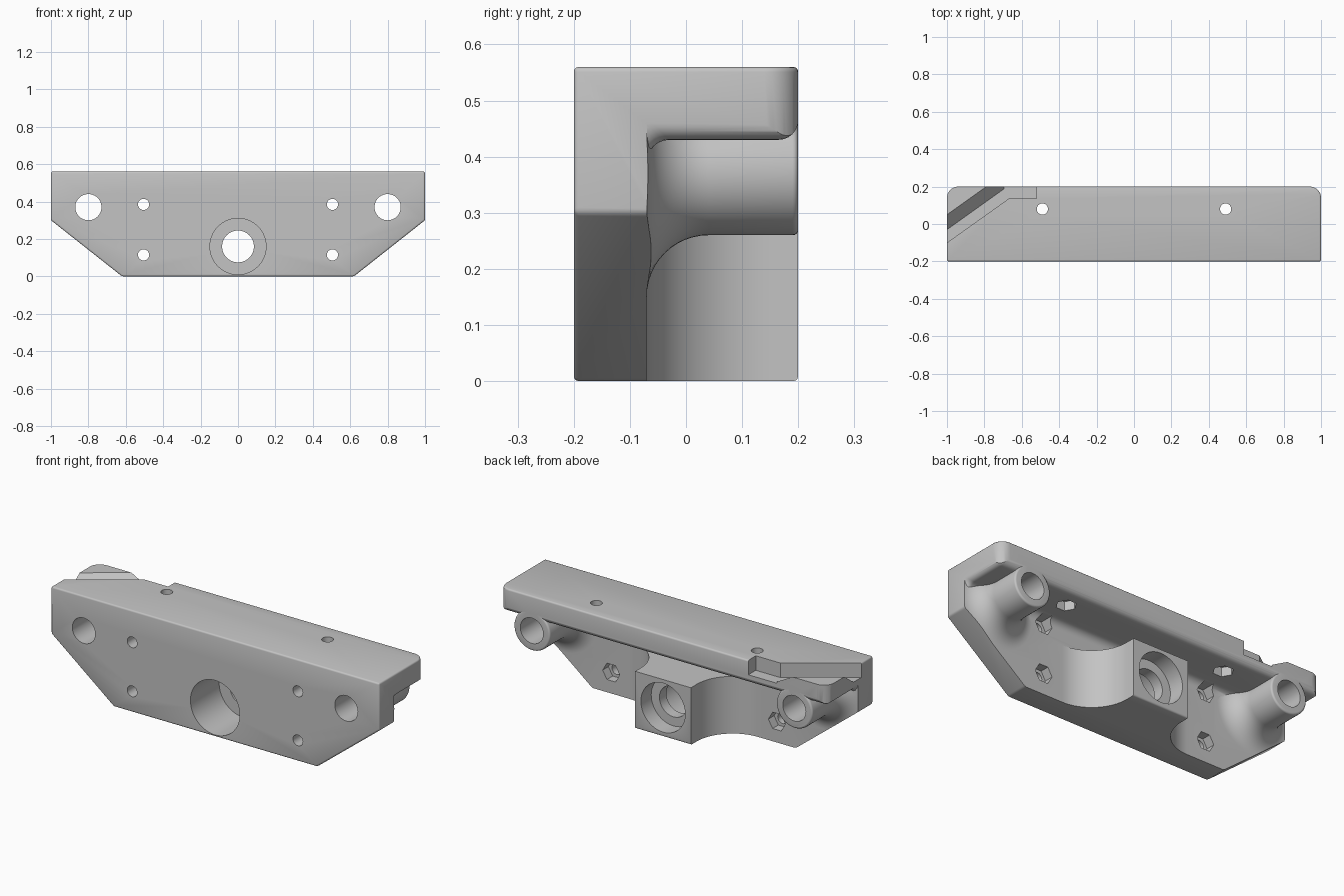
import bpy, bmesh, math
from mathutils import Matrix, Vector

if "Cube" in bpy.data.objects:
    bpy.data.objects.remove(bpy.data.objects["Cube"])

grey = bpy.data.materials.new("plain grey")
grey.use_nodes = True
grey.diffuse_color = (0.55, 0.55, 0.55, 1)
grey.node_tree.nodes["Principled BSDF"].inputs["Base Color"].default_value = (0.55, 0.55, 0.55, 1)


def make(name, bm):
    bmesh.ops.recalc_face_normals(bm, faces=bm.faces)
    mesh = bpy.data.meshes.new(name)
    bm.to_mesh(mesh)
    bm.free()
    mesh.materials.append(grey)
    ob = bpy.data.objects.new(name, mesh)
    bpy.context.collection.objects.link(ob)
    return ob


def loft(rings):
    """Closed solid through a list of matching rings."""
    bm = bmesh.new()
    rows = [[bm.verts.new(p) for p in ring] for ring in rings]
    n = len(rows[0])
    for a, b in zip(rows, rows[1:]):
        for i in range(n):
            j = (i + 1) % n
            bm.faces.new((a[i], a[j], b[j], b[i]))
    bm.faces.new(rows[0])
    bm.faces.new(rows[-1])
    return bm


def rod(name, x, y, z, r, start, end, axis="Y", sides=48):
    """Cylinder along y or z, running from start to end on that axis."""
    def ring(t):
        pts = []
        for i in range(sides):
            a = math.tau * i / sides
            c, s = r * math.cos(a), r * math.sin(a)
            pts.append((x + c, t, z + s) if axis == "Y" else (x + c, y + s, t))
        return pts
    return make(name, loft([ring(start), ring(end)]))


def arc(cx, cy, r, a0, a1, n=12):
    return [(cx + r * math.cos(math.radians(a0 + (a1 - a0) * i / n)),
             cy + r * math.sin(math.radians(a0 + (a1 - a0) * i / n))) for i in range(n + 1)]


def cut(target, tool):
    mod = target.modifiers.new("cut", "BOOLEAN")
    mod.operation = "DIFFERENCE"
    mod.solver = "EXACT"
    mod.object = tool
    bpy.context.view_layer.objects.active = target
    bpy.ops.object.modifier_apply(modifier=mod.name)
    bpy.data.objects.remove(tool)


# Outer block: chamfered hexagon with rounded rear corners and softened edges
half = [(1, 0.56), (1, 0.3), (0.62, 0)]
outline = half + [(-x, z) for x, z in reversed(half)]
bm = loft([[(x, y, z) for x, z in outline] for y in (-0.2, 0.2)])
bmesh.ops.recalc_face_normals(bm, faces=bm.faces)


def rear_corner(e):
    top, low = sorted((v.co for v in e.verts), key=lambda c: -c.z)
    return min(top.y, low.y) > 0.19 and abs(top.x - low.x) < 0.01 and top.z > 0.5 and low.z > 0.2 and top.z - low.z > 0.1


bmesh.ops.bevel(bm, geom=[e for e in bm.edges if rear_corner(e)], offset=0.06,
                segments=8, profile=0.5, affect="EDGES")
sharp = [e for e in bm.edges if e.calc_face_angle(0) > math.radians(30)]
bmesh.ops.bevel(bm, geom=sharp, offset=0.009, segments=3, profile=0.5, affect="EDGES")
body = make("bracket_body", bm)


# Rear pocket below the flange, flaring out softly at both ends
def pocket_ring(x, d):
    pts = [(-0.07 - d, -0.5)] + arc(-0.03 - d, 0.39 + d, 0.04, 180, 90, 6)
    pts += arc(0.165, 0.465 + d, 0.035, -90, 0, 6)
    pts += [(0.3, 0.465 + d), (0.3, -0.5)]
    return [(x, y, z) for y, z in pts]


round_end = 0.03
right_end = [(1 - round_end + round_end * math.sin(a), round_end * (1 - math.cos(a)))
             for a in (math.pi / 2 * i / 6 for i in range(7))]
right_end.append((1.1, round_end))
stations = [(-x, d) for x, d in reversed(right_end)] + right_end
pocket = make("pocket_cutter", loft([pocket_ring(x, d) for x, d in stations]))

# Central boss, with concave sides sweeping into the front plate
side = [(0.39, -0.2)] + arc(0.39, 0.15, 0.22, -90, -180, 20) + [(0.17, 0.4)]
plan = side + [(-x, y) for x, y in reversed(side)]
cut(pocket, make("boss", loft([[(x, y, z) for x, y in plan] for z in (-0.6, 0.315)])))

# Two tubes, each with a flared root
flare = [(0.22, -0.2)] + arc(0.22, 0.04, 0.11, -90, -180, 12)
flare += arc(0.1, 0.19, 0.01, 0, 90, 4) + [(0.1, 0.4)]
for sx in (-1, 1):
    rings = [[(sx * 0.8 + r * math.cos(math.tau * i / 48), y, 0.37 + r * math.sin(math.tau * i / 48))
              for i in range(48)] for r, y in flare]
    cut(pocket, make("tube", loft(rings)))
cut(body, pocket)

# Central bore, counterbored from front and back
cut(body, rod("bore", 0, 0, 0.16, 0.085, -0.4, 0.4))
cut(body, rod("front_counterbore", 0, 0, 0.16, 0.15, -0.4, 0.05, sides=64))
cut(body, rod("rear_counterbore", 0, 0, 0.16, 0.135, 0.11, 0.4, sides=64))

# Tube holes, bolt holes with hexagonal nut seats, and flange holes
for sx in (-1, 1):
    cut(body, rod("tube_hole", sx * 0.8, 0, 0.37, 0.07, -0.4, 0.4))
    for z in (0.115, 0.385):
        cut(body, rod("bolt_hole", sx * 0.505, 0, z, 0.03, -0.4, 0, sides=24))
        cut(body, rod("nut_seat", sx * 0.505, 0, z, 0.052, -0.12, -0.04, sides=6))
    cut(body, rod("flange_hole", sx * 0.49, 0.08, 0, 0.03, 0.35, 0.7, "Z", 24))
    cut(body, rod("flange_nut_seat", sx * 0.49, 0.08, 0, 0.052, 0.4, 0.48, "Z", 6))

# Notch in the rear edge of the flange
floor = 0.48
rect = [(-0.52, 0.135), (-0.52, 0.3), (-0.695, 0.3), (-0.695, 0.135)]
cut(body, make("notch", loft([[(x, y, z) for x, y in rect] for z in (floor, 0.7)])))

# Diagonal groove with a ramp up to the lowered corner
section = [(0, 0.7), (0, floor), (0.057, floor), (0.122, 0.54), (0.6, 0.54), (0.6, 0.7)]
frame = Matrix.Translation((-1, -0.1, 0)) @ Matrix.Rotation(math.radians(35.5), 4, "Z")
cut(body, make("groove", loft([[frame @ Vector((t, s, z)) for s, z in section] for t in (-0.4, 0.46)])))

# Smooth the curved faces, keeping crisp edges
bpy.ops.object.select_all(action="DESELECT")
body.select_set(True)
bpy.context.view_layer.objects.active = body
bpy.ops.object.shade_smooth_by_angle(angle=math.radians(32))
